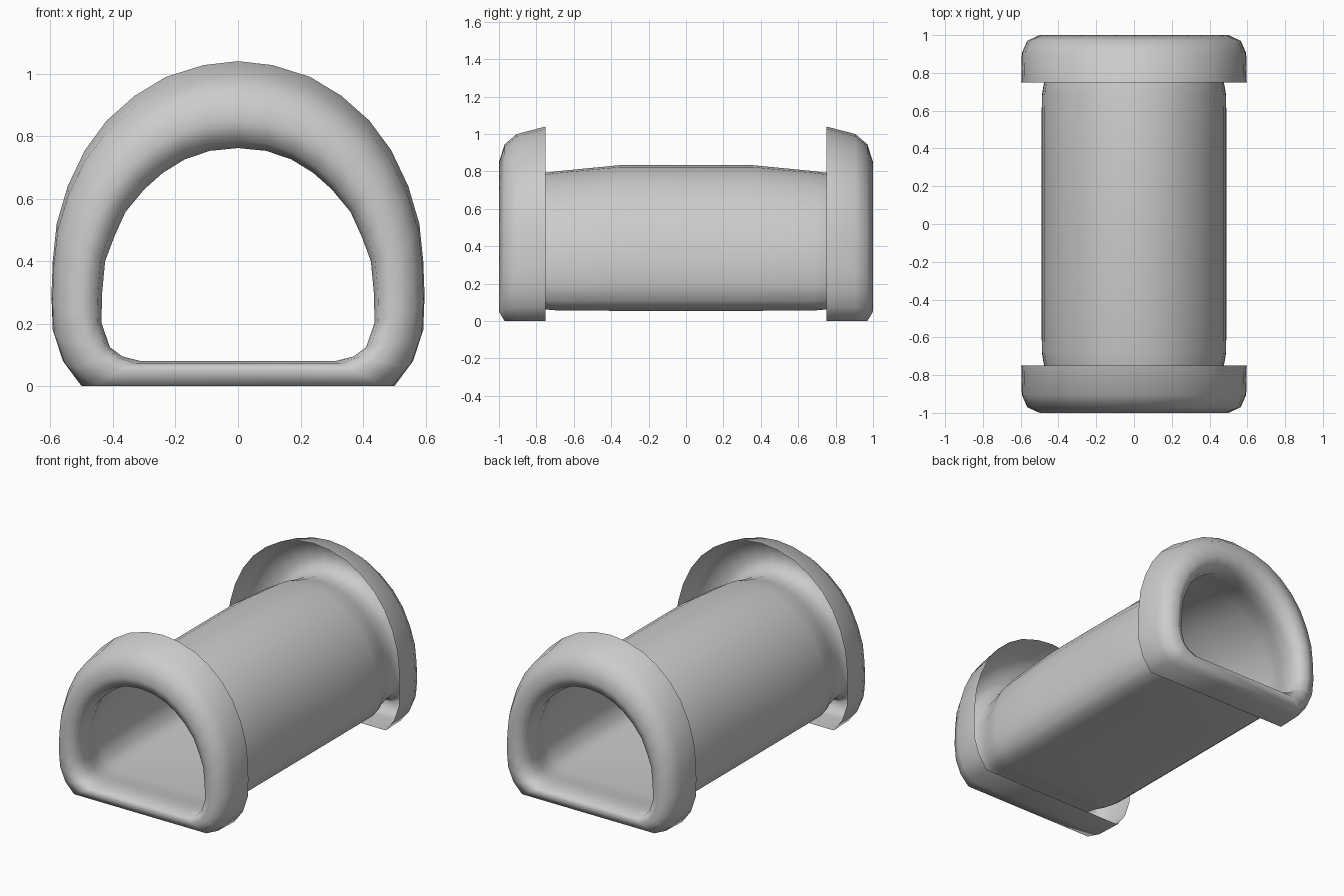
import bpy, bmesh

if "Cube" in bpy.data.objects:
    bpy.data.objects.remove(bpy.data.objects["Cube"])

# Half of the D-shaped cross-section, top centre to bottom corner, normalised (u = half width, v = height)
OUTER = [(0, 1), (.184, .988), (.385, .952), (.553, .894), (.704, .817), (.821, .726),
         (.913, .615), (.972, .5), (.993, .385), (1, .279), (.993, .173), (.938, .077), (.838, 0)]
INNER = [(0, 1), (.206, .987), (.39, .947), (.55, .884), (.687, .806), (.824, .70),
         (.904, .587), (.973, .469), (.995, .32), (1, .18), (.938, .066), (.847, .022), (.709, 0)]

# Rings from the collar's free edge, around the rolled lip, into the tunnel:
# y, half width, top, bottom, blend towards the outer section
RINGS = [(-.75, .597, 1.04, 0, 1), (-.905, .594, 1.0, 0, .95), (-.97, .565, .945, 0, .8),
         (-1, .50, .85, .05, .4), (-.97, .45, .785, .072, .1), (-.9, .437, .762, .08, 0),
         (-.82, .452, .775, .073, 0), (-.75, .476, .793, .062, 0),
         (-.68, .488, .802, .056, 0), (-.35, .49, .834, .055, 0)]
RINGS += [(-r[0], *r[1:]) for r in reversed(RINGS)]


def section(y, width, top, bottom, blend):
    half = []
    for (ui, vi), (uo, vo) in zip(INNER, OUTER):
        u = ui + (uo - ui) * blend
        v = vi + (vo - vi) * blend
        half.append((u * width, y, bottom + v * (top - bottom)))
    return half + [(-x, yy, z) for x, yy, z in reversed(half[1:])]


# Tunnel with rolled collars, one continuous sheet
bm = bmesh.new()
loops = [[bm.verts.new(p) for p in section(*r)] for r in RINGS]
for a, b in zip(loops, loops[1:]):
    n = len(a)
    for i in range(n):
        j = (i + 1) % n
        bm.faces.new((a[i], a[j], b[j], b[i]))
bmesh.ops.recalc_face_normals(bm, faces=bm.faces)

mesh = bpy.data.meshes.new("tunnel")
bm.to_mesh(mesh)
# Outside of the tube should face outwards
mid = max(mesh.polygons, key=lambda p: p.center.z if abs(p.center.y) < .1 else -1)
if mid.normal.z < 0:
    mesh.flip_normals()
bm.free()

tunnel = bpy.data.objects.new("tunnel", mesh)
bpy.context.collection.objects.link(tunnel)
bpy.context.view_layer.objects.active = tunnel
tunnel.select_set(True)
bpy.ops.object.shade_smooth_by_angle(angle=1.15)
